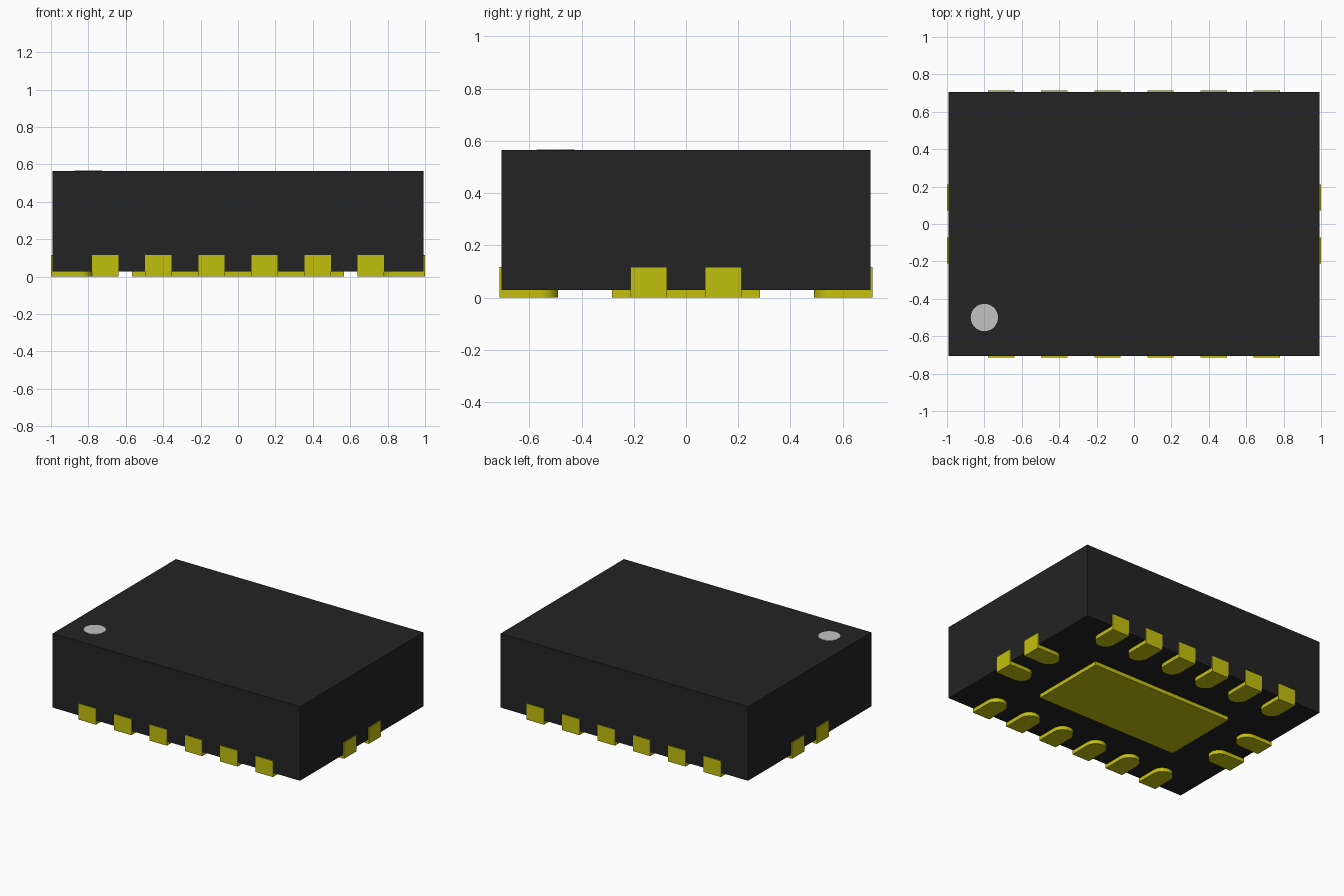
import bpy, bmesh, math
from mathutils import Matrix, Vector

cube = bpy.data.objects.get("Cube")
if cube:
    bpy.data.objects.remove(cube, do_unlink=True)

# Main dimensions
BODY_X, BODY_Y = 0.993, 0.707       # body half sizes
BODY_Z0, BODY_Z1 = 0.028, 0.565
LEAD_X, LEAD_Y = 1.0, 0.713         # outer faces of the leads
LEAD_W, LEAD_LEN, LEAD_H = 0.14, 0.223, 0.116
PITCH = 0.284


def material(name, rgb, roughness):
    m = bpy.data.materials.new(name)
    m.use_nodes = True
    m.diffuse_color = (*rgb, 1)
    bsdf = m.node_tree.nodes["Principled BSDF"]
    bsdf.inputs["Base Color"].default_value = (*rgb, 1)
    bsdf.inputs["Roughness"].default_value = roughness
    return m


BLACK = material("black plastic", (0.017, 0.017, 0.017), 0.6)
GOLD = material("yellow metal", (0.55, 0.53, 0.004), 0.5)
GREY = material("light grey ink", (0.54, 0.54, 0.54), 0.6)


def add_box(bm, lo, hi):
    lo, hi = Vector(lo), Vector(hi)
    mat = Matrix.Translation((lo + hi) / 2) @ Matrix.Diagonal((*(hi - lo), 1))
    bmesh.ops.create_cube(bm, size=1, matrix=mat)


def to_mesh(bm, name, mat):
    bmesh.ops.recalc_face_normals(bm, faces=bm.faces)
    mesh = bpy.data.meshes.new(name)
    bm.to_mesh(mesh)
    bm.free()
    mesh.materials.append(mat)
    return mesh


def place(name, mesh, loc=(0, 0, 0), turn=0):
    ob = bpy.data.objects.new(name, mesh)
    ob.location = loc
    ob.rotation_euler.z = turn
    bpy.context.collection.objects.link(ob)
    return ob


def box(name, lo, hi, mat):
    bm = bmesh.new()
    add_box(bm, lo, hi)
    return place(name, to_mesh(bm, name, mat))


# Moulded body and the large pad beneath it
box("body", (-BODY_X, -BODY_Y, BODY_Z0), (BODY_X, BODY_Y, BODY_Z1), BLACK)
box("centre_pad", (-0.567, -0.283, 0), (0.567, 0.283, BODY_Z0 + 0.002), GOLD)

# Round marker for the first lead
bm = bmesh.new()
bmesh.ops.create_cone(bm, cap_ends=True, segments=40, radius1=0.073,
                      radius2=0.073, depth=0.004)
place("corner_marker", to_mesh(bm, "corner_marker", GREY), (-0.8, -0.5, BODY_Z1))

# Lead: a foot with a rounded inner end, and an upright outer plate
bm = bmesh.new()
r = LEAD_W / 2
outline = [(-r, 0), (r, 0)]
for i in range(17):
    a = math.pi * i / 16
    outline.append((r * math.cos(a), LEAD_LEN - r + r * math.sin(a)))
foot = bm.faces.new([bm.verts.new((x, y, 0)) for x, y in outline])
ext = bmesh.ops.extrude_face_region(bm, geom=[foot], use_keep_orig=True)
top = [v for v in ext["geom"] if isinstance(v, bmesh.types.BMVert)]
bmesh.ops.translate(bm, verts=top, vec=(0, 0, BODY_Z0 + 0.002))
add_box(bm, (-r, 0, 0), (r, 0.028, LEAD_H))
lead = to_mesh(bm, "lead", GOLD)
lead.shade_smooth()
lead.set_sharp_from_angle(angle=math.radians(30))

# Six leads along front and back, two on each end
for name, count, outer, turn in (("front", 6, LEAD_Y, 0), ("left", 2, LEAD_X, 90),
                                 ("back", 6, LEAD_Y, 180), ("right", 2, LEAD_X, 270)):
    rot = Matrix.Rotation(math.radians(turn), 3, 'Z')
    for i in range(count):
        along = (i - (count - 1) / 2) * PITCH
        place(f"{name}_lead_{i + 1}", lead, rot @ Vector((along, -outer, 0)),
              math.radians(turn))
